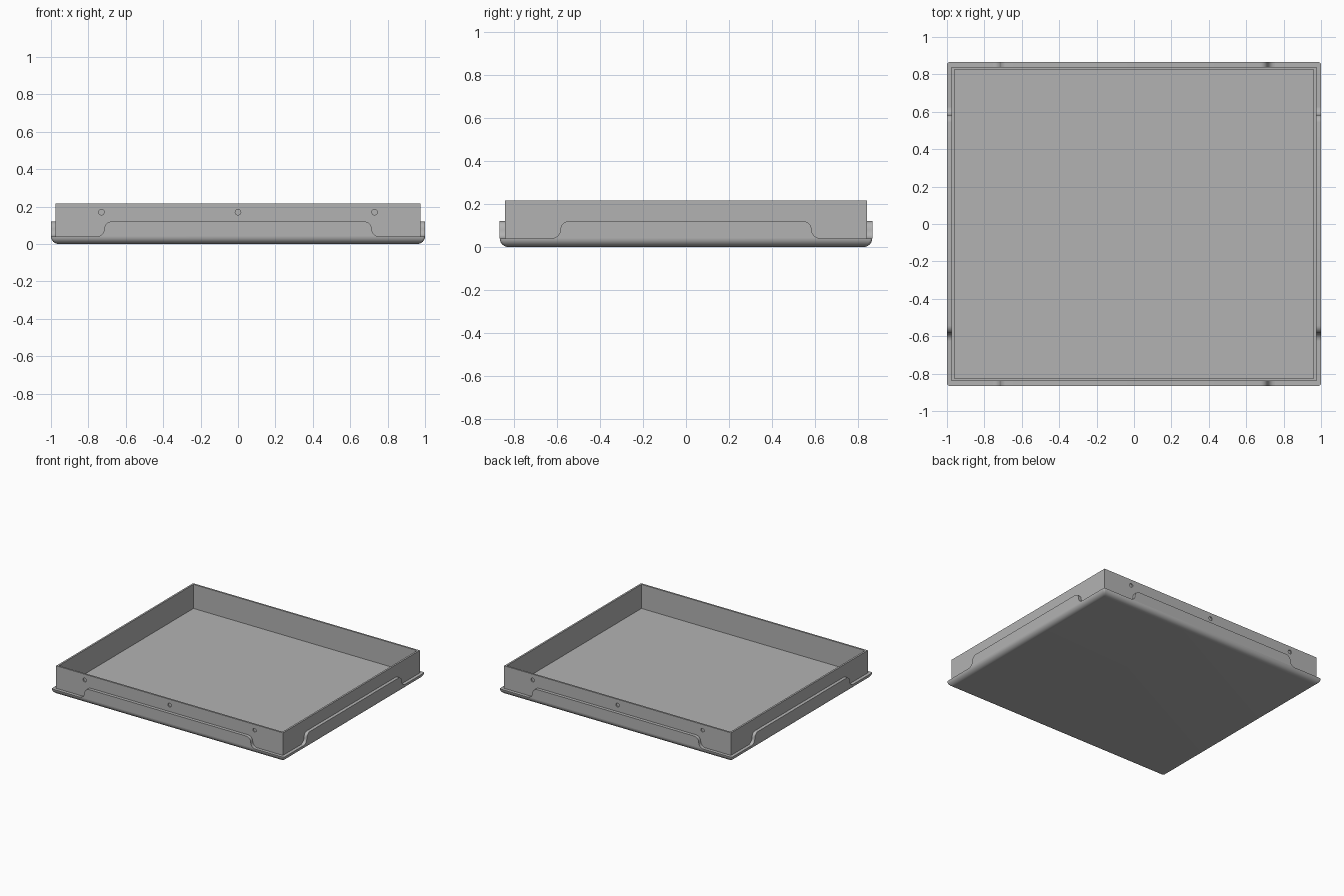
import bpy, bmesh, math
from mathutils import Matrix, Vector

if "Cube" in bpy.data.objects:
    bpy.data.objects.remove(bpy.data.objects["Cube"])

HX, HY = 1.0, 0.865         # outer half sizes of the base
LIP = 0.025                 # base overhang beyond the walls
ROUND = 0.04                # rounded bottom edge
FLAP_TOP, WALL_TOP = 0.12, 0.215

grey = bpy.data.materials.new("grey_metal")
grey.use_nodes = True
colour = (0.45, 0.45, 0.45, 1)
grey.diffuse_color = colour
grey.node_tree.nodes["Principled BSDF"].inputs["Base Color"].default_value = colour


def finish(name, bm, smooth=True):
    bmesh.ops.recalc_face_normals(bm, faces=bm.faces)
    mesh = bpy.data.meshes.new(name)
    bm.to_mesh(mesh)
    bm.free()
    mesh.materials.append(grey)
    obj = bpy.data.objects.new(name, mesh)
    bpy.context.collection.objects.link(obj)
    bpy.ops.object.select_all(action='DESELECT')
    obj.select_set(True)
    bpy.context.view_layer.objects.active = obj
    if smooth:
        bpy.ops.object.shade_smooth_by_angle(angle=math.radians(35))
    return obj


def loft(name, rings, corner=0.0):
    """Closed solid from rectangular rings given as (inset, z)."""
    bm = bmesh.new()
    steps = 4 if corner else 0
    loops = []
    for inset, z in rings:
        loop = []
        for quarter in range(4):
            sx, sy = ((1, 1), (-1, 1), (-1, -1), (1, -1))[quarter]
            for i in range(steps + 1):
                a = math.radians(90) * (quarter + (i / steps if steps else 0))
                dx, dy = (math.cos(a), math.sin(a)) if corner else (sx, sy)
                loop.append(bm.verts.new((sx * (HX - inset - corner) + corner * dx,
                                          sy * (HY - inset - corner) + corner * dy, z)))
        loops.append(loop)
    for low, high in zip(loops, loops[1:]):
        for i in range(len(low)):
            j = (i + 1) % len(low)
            bm.faces.new((low[i], low[j], high[j], high[i]))
    bm.faces.new(loops[0])
    bm.faces.new(loops[-1])
    return finish(name, bm)


# Base pan with a rounded bottom edge
arc = [math.radians(90) * i / 8 for i in range(9)]
loft("base_pan", [(ROUND * (1 - math.sin(a)), ROUND * (1 - math.cos(a))) for a in arc]
     + [(LIP + 0.008, ROUND), (LIP + 0.008, 0.02)], corner=0.012)

# Upright walls and inner floor
walls = loft("walls_and_floor", [(LIP, 0.01), (LIP, WALL_TOP),
                                 (LIP + 0.014, WALL_TOP), (LIP + 0.014, 0.028)])

# Shallow round holes in the front and back walls
bm = bmesh.new()
for side in (-1, 1):
    for x in (-0.73, 0, 0.73):
        place = Matrix.Translation((x, side * (HY - LIP), 0.17)) @ Matrix.Rotation(math.pi / 2, 4, 'X')
        bmesh.ops.create_cone(bm, cap_ends=True, segments=20, radius1=0.015,
                              radius2=0.015, depth=0.018, matrix=place)
cutter = finish("hole_cutter", bm, smooth=False)
cutter.hide_render = True
cut = walls.modifiers.new("holes", 'BOOLEAN')
cut.operation, cut.solver, cut.object = 'DIFFERENCE', 'EXACT', cutter
bpy.context.view_layer.objects.active = walls
bpy.ops.object.modifier_apply(modifier=cut.name)
bpy.data.objects.remove(cutter)


def flap(name, half, distance, turn):
    """Raised side flap whose ends sweep down to the base in an S curve."""
    r = (FLAP_TOP - ROUND) / 2
    quarter = [math.radians(90) * i / 6 for i in range(7)]
    side = [(half + r * (1 - math.sin(a)), ROUND + r * (1 - math.cos(a))) for a in quarter]
    side += [(half - r * (1 - math.cos(a)), ROUND + r + r * math.sin(a)) for a in quarter[1:]]
    outline = side + [(-x, z) for x, z in reversed(side)]
    bm = bmesh.new()
    face = bm.faces.new([bm.verts.new((x, -distance, z)) for x, z in outline])
    new = bmesh.ops.extrude_face_region(bm, geom=[face])["geom"]
    bmesh.ops.translate(bm, vec=Vector((0, LIP, 0)),
                        verts=[v for v in new if isinstance(v, bmesh.types.BMVert)])
    bmesh.ops.rotate(bm, matrix=Matrix.Rotation(turn, 3, 'Z'), verts=bm.verts)
    finish(name, bm)


# Flaps on all four sides
flap("front_flap", 0.715, HY, 0)
flap("back_flap", 0.715, HY, math.pi)
flap("left_flap", 0.583, HX, math.pi / 2)
flap("right_flap", 0.583, HX, -math.pi / 2)
